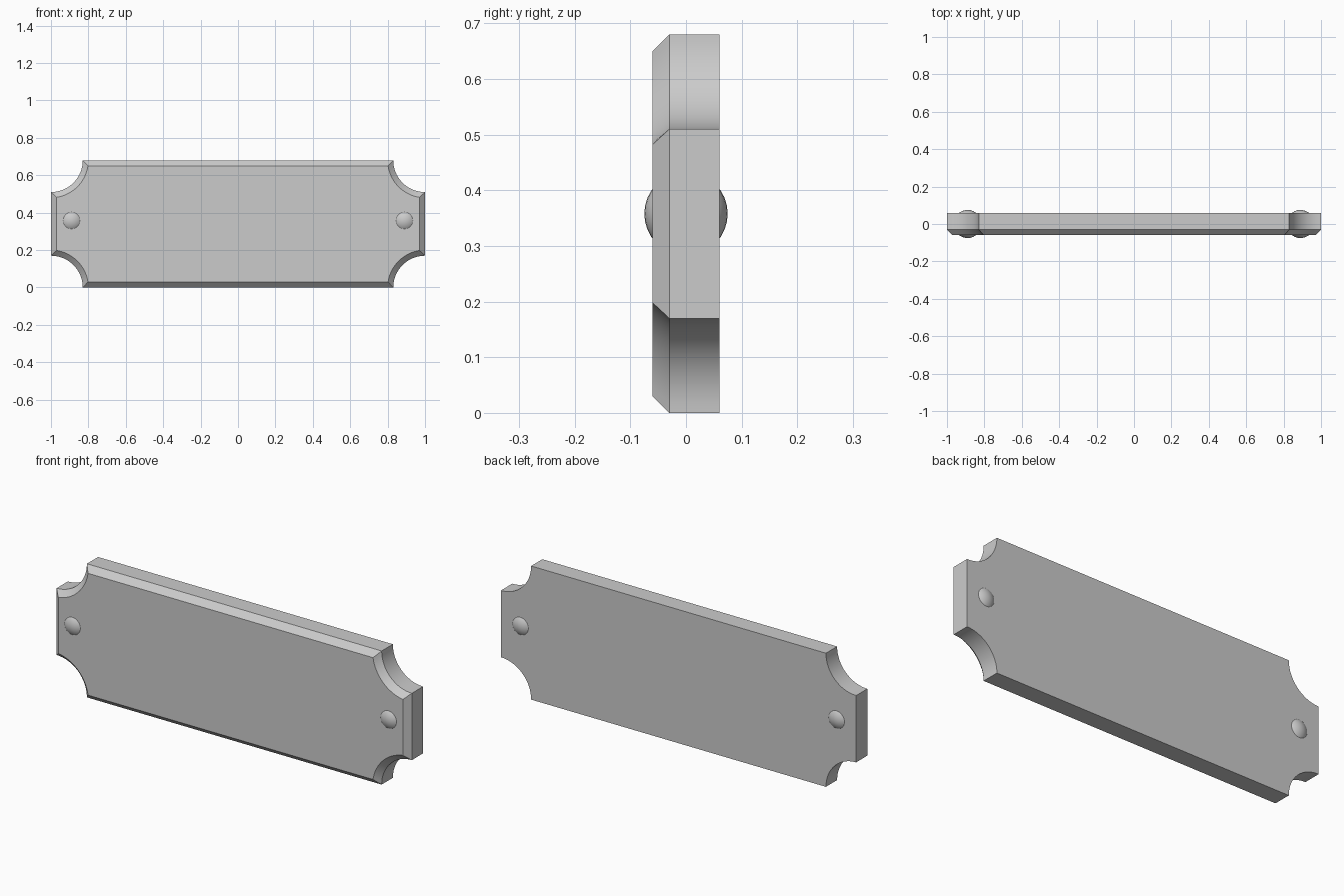
import bpy, bmesh
from math import sin, cos, pi, asin, radians

if "Cube" in bpy.data.objects:
    bpy.data.objects.remove(bpy.data.objects["Cube"])

W, H, CUT, CH, T = 1.0, 0.68, 0.17, 0.03, 0.06
N = 16


def outline(inset):
    """Rectangle with scooped corners, offset inwards by inset."""
    r = CUT + inset
    a0 = asin(inset / r)
    pts = []
    for cx, cz, start in ((W, 0, 90), (W, H, 180), (-W, H, 270), (-W, 0, 0)):
        arc = []
        for i in range(N + 1):
            a = radians(start) + a0 + (pi / 2 - 2 * a0) * i / N
            arc.append((cx + r * cos(a), cz + r * sin(a)))
        pts += arc[::-1]
    return pts


def finish(obj):
    bpy.context.view_layer.objects.active = obj
    obj.select_set(True)
    bpy.ops.object.shade_smooth_by_angle(angle=radians(30))
    obj.select_set(False)


# Plate with a chamfered front edge
bm = bmesh.new()
rings = [[bm.verts.new((x, y, z)) for x, z in outline(inset)]
         for y, inset in ((T, 0), (-T + CH, 0), (-T, CH))]
for a, b in zip(rings, rings[1:]):
    for i in range(len(a)):
        j = (i + 1) % len(a)
        bm.faces.new((a[i], a[j], b[j], b[i]))
bm.faces.new(rings[0])
bm.faces.new(rings[-1])
bmesh.ops.recalc_face_normals(bm, faces=bm.faces)
mesh = bpy.data.meshes.new("plate")
bm.to_mesh(mesh)
bm.free()
plate = bpy.data.objects.new("plate", mesh)
bpy.context.collection.objects.link(plate)
finish(plate)

# Round rivets showing through both faces
for side, name in ((-1, "left_rivet"), (1, "right_rivet")):
    bpy.ops.mesh.primitive_uv_sphere_add(segments=32, ring_count=16, radius=0.075,
                                         location=(side * 0.89, 0, 0.358))
    rivet = bpy.context.object
    rivet.name = name
    finish(rivet)
